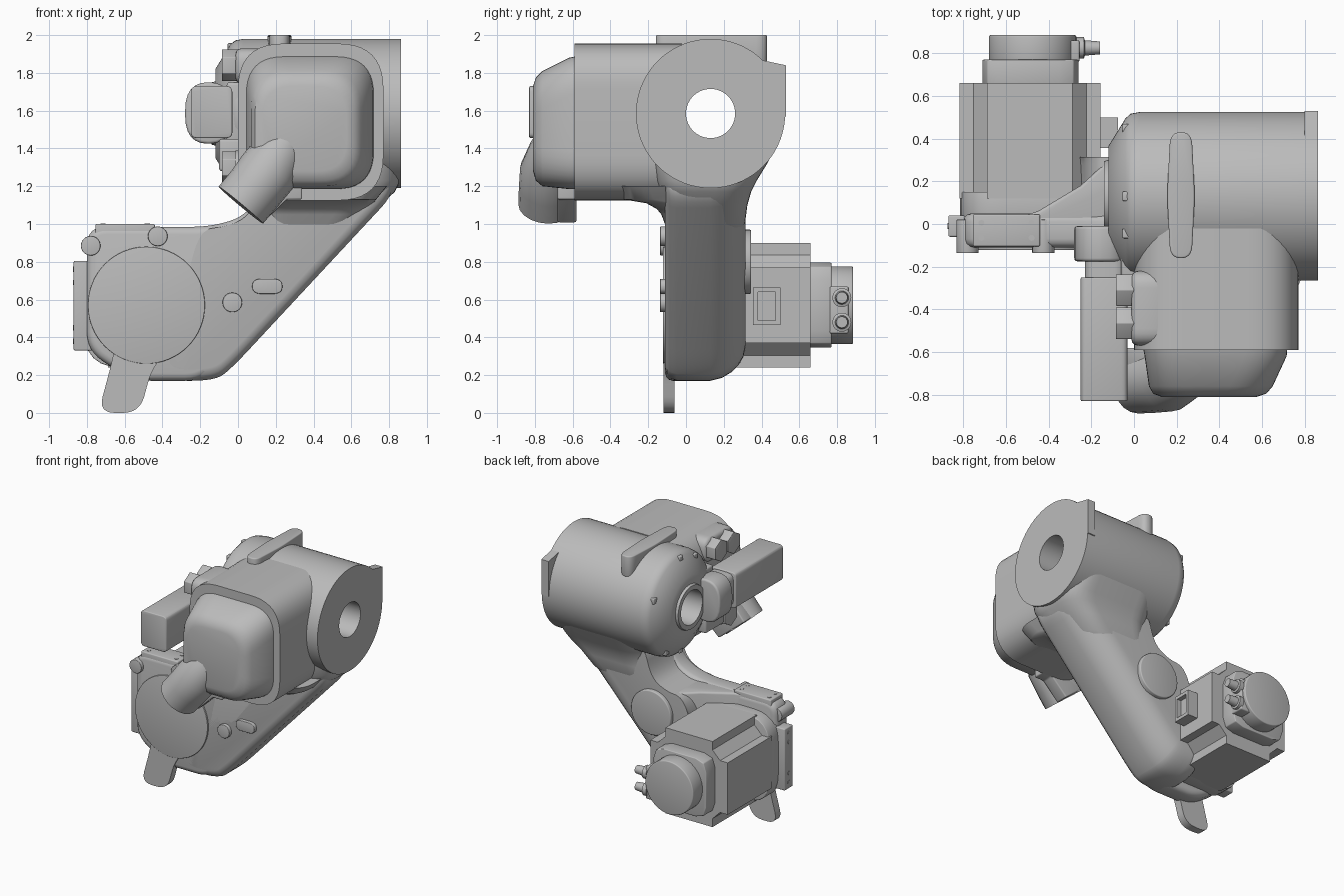
import bpy, bmesh, math
from mathutils import Vector

if "Cube" in bpy.data.objects:
    bpy.data.objects.remove(bpy.data.objects["Cube"])

grey = bpy.data.materials.new("cast grey")
grey.use_nodes = True
TONE = (0.5, 0.5, 0.5, 1)
grey.diffuse_color = TONE
grey.node_tree.nodes["Principled BSDF"].inputs["Base Color"].default_value = TONE


def finish(name, bm, bevel=0.0, seg=3):
    bmesh.ops.recalc_face_normals(bm, faces=bm.faces)
    if bevel:
        sharp = [e for e in bm.edges if e.calc_face_angle(0) > math.radians(32)]
        bmesh.ops.bevel(bm, geom=sharp, offset=bevel, segments=seg, profile=0.5,
                        affect='EDGES', clamp_overlap=True)
    mesh = bpy.data.meshes.new(name)
    bm.to_mesh(mesh)
    bm.free()
    mesh.materials.append(grey)
    obj = bpy.data.objects.new(name, mesh)
    bpy.context.collection.objects.link(obj)
    bpy.ops.object.select_all(action='DESELECT')
    obj.select_set(True)
    bpy.context.view_layer.objects.active = obj
    bpy.ops.object.shade_smooth_by_angle(angle=math.radians(35))


def place(axis, a, b, t):
    return {'x': (t, a, b), 'y': (a, t, b), 'z': (a, b, t)}[axis]


def loft(name, axis, sections, bevel=0.0, seg=3, closed=False):
    """Skin outlines [(position, points), ...] along an axis."""
    bm = bmesh.new()
    rings = [[bm.verts.new(place(axis, a, b, t)) for a, b in pts] for t, pts in sections]
    n = len(rings[0])
    pairs = list(zip(rings, rings[1:])) + ([(rings[-1], rings[0])] if closed else [])
    for r0, r1 in pairs:
        for i in range(n):
            j = (i + 1) % n
            bm.faces.new((r0[i], r0[j], r1[j], r1[i]))
    if not closed:
        bm.faces.new(rings[0])
        bm.faces.new(rings[-1])
    finish(name, bm, bevel, seg)


def prism(name, axis, pts, lo, hi, bevel=0.0, seg=3):
    loft(name, axis, [(lo, pts), (hi, pts)], bevel, seg)


def circle(a, b, r, n=48, turn=0.0):
    return [(a + r * math.cos(turn + math.tau * i / n), b + r * math.sin(turn + math.tau * i / n))
            for i in range(n)]


def rounded(pts, r, steps=6):
    """Round every corner of an outline with a quadratic arc."""
    out = []
    for i, p in enumerate(pts):
        p, q, s = Vector(p), Vector(pts[i - 1]), Vector(pts[(i + 1) % len(pts)])
        cut0 = p + (q - p).normalized() * min(r, (q - p).length * 0.48)
        cut1 = p + (s - p).normalized() * min(r, (s - p).length * 0.48)
        for k in range(steps + 1):
            t = k / steps
            out.append(tuple(cut0 * (1 - t) ** 2 + p * 2 * t * (1 - t) + cut1 * t * t))
    return out


def rect(a0, a1, b0, b1):
    return [(a0, b0), (a1, b0), (a1, b1), (a0, b1)]


def box(name, xs, ys, zs, bevel=0.0):
    prism(name, 'z', rect(*xs, *ys), *zs, bevel)


# Shoulder barrel: hollow, turned about x
BY, BZ = 0.13, 1.585
profile = [(-0.14, 0.13), (-0.14, 0.165), (-0.12, 0.17), (-0.12, 0.235), (-0.04, 0.365),
           (-0.015, 0.387), (0.03, 0.395), (0.863, 0.395), (0.863, 0.13)]
loft("shoulder_barrel", 'x', [(x, circle(BY, BZ, r, 72)) for x, r in profile], closed=True)
prism("barrel_stop_lug", 'x', [(0.25, 1.9), (0.39, 1.87), (0.53, 1.84), (0.53, 1.57), (0.4, 1.5)],
      0.8, 0.863)
for angle in (25, 90, 120, 205, 270, 300):
    a = math.radians(angle)
    y, z = BY + 0.35 * math.cos(a), BZ + 0.35 * math.sin(a)
    box("barrel_clip", (-0.055, 0.03), (y - 0.022, y + 0.022), (z - 0.022, z + 0.022), 0.006)

# Top fin
prism("top_fin", 'z', rounded([(0.17, -0.16), (0.27, -0.16), (0.285, 0.13), (0.27, 0.43),
                               (0.17, 0.43), (0.155, 0.13)], 0.06), 1.84, 2.0, 0.008)

# Front housing, its cover and the cable spout
prism("front_housing", 'y', rounded(rect(0.0, 0.77, 1.125, 1.955), 0.24, 10), -0.59, -0.02)
loft("front_cover", 'y', [
    (-0.57, rounded(rect(0.04, 0.72, 1.185, 1.89), 0.2, 10)),
    (-0.62, rounded(rect(0.05, 0.715, 1.185, 1.88), 0.2, 10)),
    (-0.76, rounded(rect(0.07, 0.65, 1.2, 1.81), 0.2, 10)),
    (-0.795, rounded(rect(0.09, 0.62, 1.23, 1.775), 0.19, 10)),
    (-0.81, rounded(rect(0.13, 0.575, 1.28, 1.73), 0.16, 10))])
curve = bpy.data.curves.new("spout_path", 'CURVE')
curve.dimensions = '3D'
curve.bevel_depth = 1.0
curve.bevel_resolution = 8
curve.use_fill_caps = True
spline = curve.splines.new('POLY')
stops = [((0.3, -0.66, 1.5), 0.1), ((0.23, -0.69, 1.39), 0.14), ((0.16, -0.72, 1.28), 0.16),
         ((0.09, -0.73, 1.19), 0.155), ((0.015, -0.735, 1.1), 0.153)]
spline.points.add(len(stops) - 1)
for point, (co, radius) in zip(spline.points, stops):
    point.co = (*co, 1)
    point.radius = radius
temp = bpy.data.objects.new("spout_path", curve)
bpy.context.collection.objects.link(temp)
bm = bmesh.new()
bm.from_mesh(temp.to_mesh())
bmesh.ops.remove_doubles(bm, verts=bm.verts, dist=0.0005)
bpy.data.objects.remove(temp)
finish("cable_spout", bm)
prism("spout_back", 'y', [(-0.09, 1.185), (0.13, 1.005), (0.26, 1.13), (0.34, 1.13), (0.34, 1.3),
                          (0.05, 1.35)], -0.68, -0.58, 0.01)


# Lower arm: thin mounting plate, deep round-edged column, and the wedge joining them
def column_outline(d):
    """Arm outline with its lower and right edges drawn in by d."""
    return rounded([(-0.2, 0.975), (-0.05, 0.985), (0.08, 1.06), (0.14, 1.3), (0.75, 1.3),
                    (0.845 - 0.7 * d, 1.18 + 0.7 * d), (-0.03 - 0.5 * d, 0.24 + 0.85 * d),
                    (-0.12 - 0.3 * d, 0.17 + d), (-0.4, 0.17 + d)], 0.13)


edge = [(-0.11, 0.06), (-0.1, 0.03), (-0.08, 0.01), (-0.05, 0), (0.13, 0), (0.19, 0.015),
        (0.24, 0.045), (0.28, 0.085), (0.305, 0.13), (0.315, 0.18)]
loft("arm_column", 'y', [(y, column_outline(d)) for y, d in edge])
prism("arm_plate", 'y', rounded([(-0.8, 0.985), (-0.15, 0.985), (0.04, 1.04), (0.14, 1.2),
                                 (0.4, 1.2), (0.1, 0.5), (-0.18, 0.17), (-0.56, 0.17),
                                 (-0.8, 0.33)], 0.1), -0.11, 0.05, 0.04)
prism("arm_wedge", 'z', [(-0.55, 0.03), (-0.45, 0.06), (-0.25, 0.18), (-0.13, 0.29),
                         (-0.05, 0.2), (-0.05, -0.05), (-0.55, -0.05)], 0.35, 0.98, 0.015)

# Neck flaring into the barrel, and the curved web under the housing
neck = [(0.9, 0.1, 0.5, -0.05, 0.25), (1.0, 0.06, 0.655, -0.106, 0.312),
        (1.1, 0.1, 0.755, -0.12, 0.325), (1.17, 0.12, 0.83, -0.14, 0.345),
        (1.23, 0.12, 0.86, -0.16, 0.375), (1.32, 0.12, 0.86, -0.18, 0.43),
        (1.42, 0.12, 0.86, -0.2, 0.48)]
loft("arm_neck", 'z', [(z, rounded(rect(*r), 0.19, 8)) for z, *r in neck])
web = [(0.94, -0.06), (1.0, -0.112), (1.05, -0.13), (1.08, -0.155), (1.11, -0.21), (1.13, -0.33),
       (1.2, -0.36)]
loft("housing_web", 'z', [(z, rounded(rect(0.12, 0.58 + (z - 0.94) * 0.8, y, 0.15), 0.16, 8))
                          for z, y in web])
prism("rear_boss", 'y', circle(0.06, 0.8, 0.17), 0.2, 0.345, 0.008)

# Front bearing cap with stop tab, and the small bosses
prism("bearing_cap", 'y', circle(-0.485, 0.57, 0.31, 64), -0.122, -0.05, 0.004)
prism("stop_tab", 'y', rounded([(-0.65, 0.36), (-0.675, 0.24), (-0.74, 0.0), (-0.52, 0.0),
                                (-0.455, 0.24), (-0.36, 0.33)], 0.09), -0.12, -0.06)
for x, z in ((-0.78, 0.885), (-0.425, 0.935), (-0.03, 0.585)):
    prism("round_boss", 'y', circle(x, z, 0.052, 24), -0.137, 0.02, 0.004)
prism("slot_boss", 'y', rounded(rect(0.075, 0.235, 0.63, 0.71), 0.05), -0.137, 0.0, 0.004)

# Bolted pads on the top and the side of the plate
box("top_pad", (-0.755, -0.44), (-0.105, 0.045), (0.9, 1.0), 0.008)
box("side_pad", (-0.87, -0.75), (-0.06, 0.04), (0.33, 0.805), 0.008)
for x in (-0.715, -0.48):
    for y in (-0.065, 0.005):
        prism("top_pad_bolt", 'z', circle(x, y, 0.014, 12), 0.99, 1.003)
for z in (0.38, 0.45, 0.69, 0.76):
    prism("side_pad_bolt", 'x', circle(-0.01, z, 0.014, 12), -0.873, -0.86)

# Main drive motor: body with notched corners, encoder cap and sockets
MX, MZ = -0.488, 0.57
c, d, h = 0.2, 0.265, 0.33
body = []
for sx, sz in ((1, 1), (-1, 1), (-1, -1), (1, -1)):
    corner = [(MX + sx * a, MZ + sz * b) for a, b in ((h, c), (d, c), (c, d), (c, h))]
    body += corner if sx * sz > 0 else corner[::-1]
prism("motor_body", 'y', body, 0.12, 0.66)
prism("motor_flange", 'y', rounded(rect(-0.815, -0.16, 0.24, 0.9), 0.2), 0.02, 0.15, 0.006)
prism("encoder_base", 'y', rounded(rect(-0.71, -0.26, 0.345, 0.795), 0.09, 2), 0.65, 0.77, 0.006)
prism("encoder_cap", 'y', circle(-0.475, MZ, 0.205), 0.76, 0.885, 0.008)
box("encoder_socket_block", (-0.4, -0.255), (0.76, 0.86), (0.42, 0.67), 0.01)
for z in (0.61, 0.48):
    loft("encoder_socket", 'x', [(x, circle(0.825, z, r, 20)) for x, r in
                                 ((-0.27, 0.05), (-0.235, 0.05), (-0.23, 0.036), (-0.16, 0.03))])
for ys, zs in (((0.355, 0.5), (0.64, 0.665)), ((0.355, 0.5), (0.465, 0.49)),
               ((0.355, 0.38), (0.465, 0.665)), ((0.475, 0.5), (0.465, 0.665))):
    box("power_socket_frame", (-0.2, -0.075), ys, zs)
box("power_socket_core", (-0.2, -0.11), (0.37, 0.49), (0.48, 0.65))

# Wrist drive motor beside the housing
prism("wrist_motor", 'y', rounded(rect(-0.25, -0.03, 1.455, 1.73), 0.03, 3), -0.83, -0.25, 0.008)
prism("wrist_motor_neck", 'y', rounded(rect(-0.23, -0.04, 1.47, 1.72), 0.05, 3), -0.26, -0.16)
prism("wrist_motor_head", 'y', rounded(rect(-0.28, -0.03, 1.425, 1.75), 0.15), -0.175, -0.01, 0.015)
box("wrist_motor_bracket", (-0.06, 0.05), (-0.25, -0.1), (1.4, 1.75), 0.015)
box("wrist_motor_base", (-0.1, 0.05), (-0.33, -0.1), (1.28, 1.45), 0.015)

# Hex plugs on a raised pad at the top and a round seat below
prism("upper_plug_pad", 'x', rounded(rect(-0.57, -0.22, 1.74, 1.93), 0.08), -0.012, 0.15, 0.03)
prism("lower_plug_seat", 'x', circle(-0.43, 1.3, 0.09, 32), -0.012, 0.16)
for y, z in ((-0.31, 1.84), (-0.465, 1.84), (-0.43, 1.3)):
    prism("hex_plug", 'x', circle(y, z, 0.085, 6, math.pi / 6), -0.085, 0.0, 0.004)
